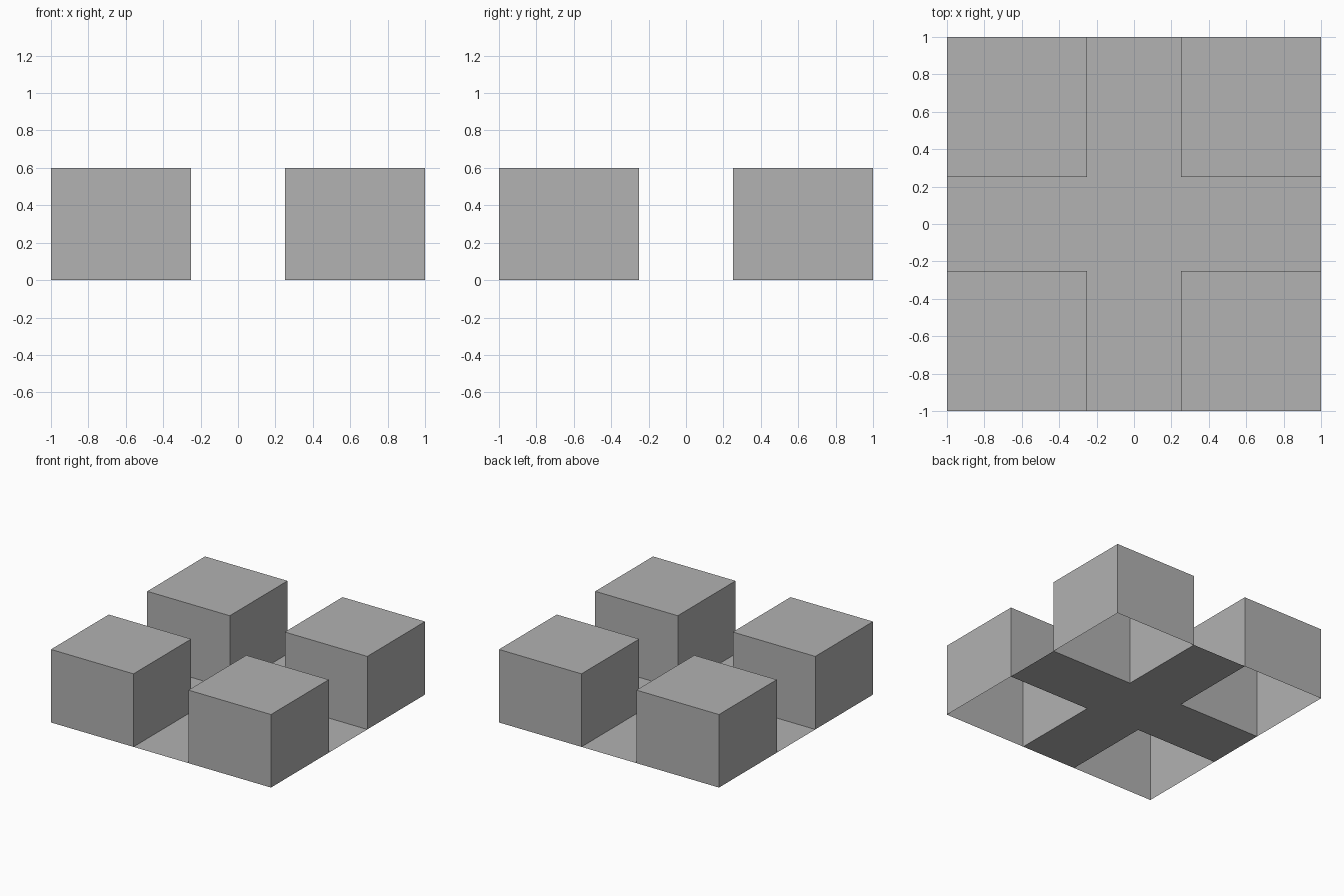
import bpy
import bmesh

cube = bpy.data.objects.get("Cube")
if cube:
    bpy.data.objects.remove(cube, do_unlink=True)

GAP = 0.25      # half width of the crossing lanes
HEIGHT = 0.6

grey = bpy.data.materials.new("mid grey")
grey.use_nodes = True
color = (0.445, 0.445, 0.445, 1)
grey.diffuse_color = color
grey.node_tree.nodes["Principled BSDF"].inputs["Base Color"].default_value = color

# Flat three by three sheet: corners for the blocks, the rest for the lanes
bm = bmesh.new()
steps = (-1, -GAP, GAP, 1)
grid = [[bm.verts.new((x, y, 0)) for x in steps] for y in steps]
for j in range(3):
    for i in range(3):
        bm.faces.new((grid[j][i], grid[j][i + 1], grid[j + 1][i + 1], grid[j + 1][i]))

# Raise the four corner squares into hollow blocks, open underneath
corners = [f for f in bm.faces
           if all(abs(c) > GAP for c in f.calc_center_median().xy)]
raised = bmesh.ops.extrude_face_region(bm, geom=corners)["geom"]
bmesh.ops.translate(bm, vec=(0, 0, HEIGHT),
                    verts=[g for g in raised if isinstance(g, bmesh.types.BMVert)])
bmesh.ops.delete(bm, geom=[f for f in corners if f.is_valid], context="FACES_ONLY")

# Merge the lanes into one cross-shaped floor
floor = [f for f in bm.faces if all(v.co.z < 0.01 for v in f.verts)]
bmesh.ops.dissolve_faces(bm, faces=floor)
bmesh.ops.recalc_face_normals(bm, faces=bm.faces)

mesh = bpy.data.meshes.new("four_blocks_with_cross_floor")
bm.to_mesh(mesh)
bm.free()
mesh.materials.append(grey)
blocks = bpy.data.objects.new("four_blocks_with_cross_floor", mesh)
bpy.context.collection.objects.link(blocks)
